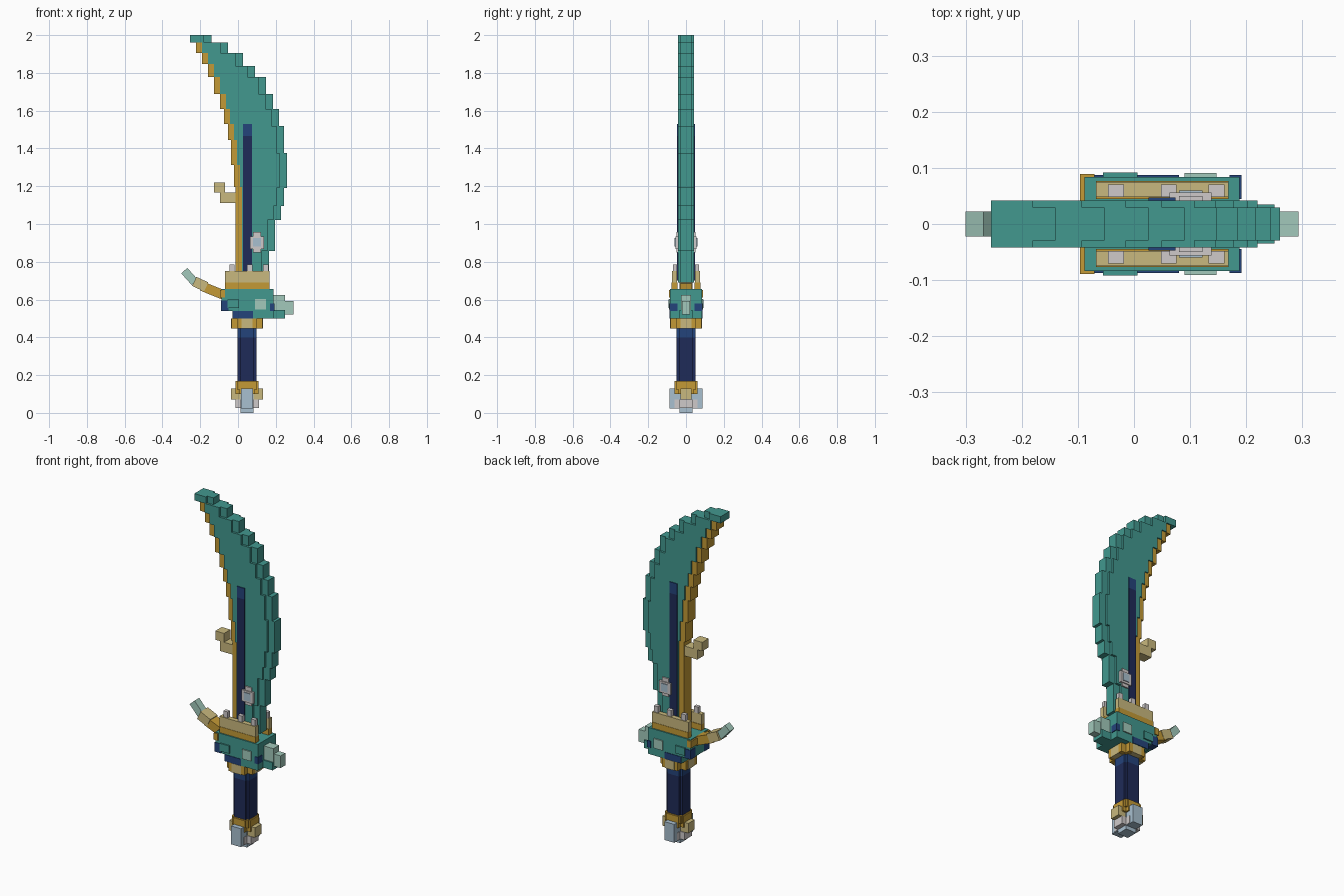
import bpy, bmesh, math
from mathutils import Matrix

old = bpy.data.objects.get("Cube")
if old:
    bpy.data.objects.remove(old, do_unlink=True)


def material(name, code):
    def lin(c):
        return c / 12.92 if c <= 0.04045 else ((c + 0.055) / 1.055) ** 2.4
    rgb = [lin(int(code[i:i + 2], 16) / 255) for i in (0, 2, 4)] + [1]
    m = bpy.data.materials.new(name)
    m.use_nodes = True
    m.diffuse_color = rgb
    m.node_tree.nodes["Principled BSDF"].inputs["Base Color"].default_value = rgb
    return m


teal = material("teal", "42988F")
pale_teal = material("pale teal", "A2C9BB")
gold = material("gold", "C49A36")
pale_gold = material("pale gold", "C9B97E")
navy = material("navy", "1F2B58")
blue = material("blue", "24437B")
ice = material("ice blue", "A9C0D0")
silver = material("silver", "CFCACA")


def finish(name, bm, mat):
    bmesh.ops.recalc_face_normals(bm, faces=bm.faces)
    mesh = bpy.data.meshes.new(name)
    bm.to_mesh(mesh)
    bm.free()
    mesh.materials.append(mat)
    ob = bpy.data.objects.new(name, mesh)
    bpy.context.collection.objects.link(ob)
    return ob


def box(name, mat, x0, x1, z0, z1, y1, y0=None, angle=0):
    """Box centred on y = 0, or a front and back pair when y0 is given."""
    bm = bmesh.new()
    spans = [(-y1, y1)] if y0 is None else [(y0, y1), (-y1, -y0)]
    for a, b in spans:
        mat4 = (Matrix.Translation(((x0 + x1) / 2, (a + b) / 2, (z0 + z1) / 2))
                @ Matrix.Rotation(math.radians(angle), 4, "Y")
                @ Matrix.Diagonal((x1 - x0, b - a, z1 - z0, 1)))
        bmesh.ops.create_cube(bm, size=1, matrix=mat4)
    return finish(name, bm, mat)


def slab(name, mat, left, right, y):
    """Stepped outline from (x, top, bottom) steps on each side, extruded in y."""
    pts = [(x, z) for x, top, low in right for z in (top, low)]
    pts += [(x, z) for x, top, low in reversed(left) for z in (low, top)]
    bm = bmesh.new()
    face = bm.faces.new([bm.verts.new((x, -y, z)) for x, z in pts])
    ext = bmesh.ops.extrude_face_region(bm, geom=[face])["geom"]
    bmesh.ops.translate(bm, vec=(0, 2 * y, 0),
                        verts=[v for v in ext if isinstance(v, bmesh.types.BMVert)])
    return finish(name, bm, mat)


def steps(xs, zs):
    return list(zip(xs, zs[:-1], zs[1:]))


def shift(rows, dx):
    return [(x + dx, top, low) for x, top, low in rows]


# Blade: thick body, thinner stepped rim, gold cutting edge
spine = steps([-.14, -.053, .026, .09, .148, .185, .217, .243, .26, .243, .228, .196, .164],
              [2, 1.96, 1.905, 1.836, 1.778, 1.688, 1.608, 1.518, 1.376, 1.19, 1.095, 1.02, .857, .69])
edge = steps([-.222, -.19, -.16, -.127, -.095, -.074, -.053, -.037, -.022, -.012],
             [1.96, 1.905, 1.847, 1.778, 1.688, 1.608, 1.53, 1.444, 1.312, 1.195, .69])
body_left = [(-.255, 2, 1.96)] + shift(edge, .032)
slab("blade_body", teal, body_left, shift(spine, -.04), .042)
slab("blade_rim", teal, shift(body_left, .02), spine, .029)
slab("blade_gold_edge", gold, edge, shift(edge, .06), .035)

# Fuller strip, edge hook and blade gem
box("fuller", navy, .026, .074, .7, 1.465, .047)
box("fuller_tip", blue, .026, .074, 1.465, 1.53, .047)
box("hook_base", pale_gold, -.095, .0, 1.11, 1.168, .03)
box("hook_tip", pale_gold, -.127, -.07, 1.168, 1.22, .03)
box("blade_gem", silver, .063, .138, .868, .935, .056)
box("blade_gem_upright", silver, .08, .122, .85, .957, .05)
box("blade_gem_core", ice, .08, .122, .88, .925, .06)

# Gold boards with studs either side of the blade
box("board_lower", gold, -.068, .168, .65, .69, .077, .045)
box("board_upper", pale_gold, -.068, .168, .69, .75, .075, .048)
for i, x in enumerate((-.032, .062, .147)):
    box(f"board_stud_{i}", silver, x - .014, x + .014, .75, .786, .07, .048)

# Guard block with inlaid panels
box("guard_block", teal, -.088, .188, .54, .655, .084)
box("guard_underside", teal, -.03, .188, .5, .54, .084)
box("guard_left_rim", gold, -.096, -.07, .61, .65, .089)
box("guard_blue_base", blue, -.028, .08, .501, .54, .087, .08)
box("guard_blue_corner", blue, -.091, -.05, .54, .595, .087, .04)
box("guard_blue_end", blue, .17, .192, .54, .58, .087, .045)
box("guard_teal_panel", teal, -.055, .006, .555, .6, .092, .08)
box("guard_pale_panel", pale_teal, .09, .147, .547, .603, .091, .08)

# Knob on one end of the guard
box("knob_base", teal, .17, .25, .5, .545, .035)
box("knob", pale_teal, .185, .25, .512, .625, .027)
box("knob_end", pale_teal, .25, .293, .52, .592, .022)

# Curved horn on the other end
box("horn_arm", gold, -.195, -.06, .62, .67, .032, angle=22)
box("horn_bend", pale_gold, -.235, -.165, .655, .708, .034, angle=25)
box("horn_tip", pale_teal, -.298, -.216, .701, .744, .022, angle=48)

# Grip, collar and pommel, all plus shaped about the handle axis
C = .048


def plus(name, mat, long, short, z0, z1):
    box(name + "_wide", mat, C - long, C + long, z0, z1, short)
    box(name + "_deep", mat, C - short, C + short, z0, z1, long)


plus("collar", gold, .083, .052, .448, .5)
for s in (-1, 1):
    a, b = sorted((C + s * .05, C + s * .084))
    box("collar_side", pale_gold, a, b, .446, .499, .03)
box("collar_face", pale_gold, C - .03, C + .03, .446, .499, .085, .052)
plus("grip", navy, .051, .038, .16, .4)
plus("grip_top", blue, .051, .038, .4, .45)
plus("pommel_cap", gold, .053, .05, .125, .17)
plus("pommel_claws", pale_gold, .084, .03, .07, .128)
plus("pommel_collar", gold, .06, .04, .1, .168)
plus("pommel_gem", silver, .062, .034, .025, .07)
box("pommel_gem_core", ice, C - .034, C + .034, 0, .13, .034)
box("pommel_gem_face", ice, C - .032, C + .032, .022, .13, .087, .03)
